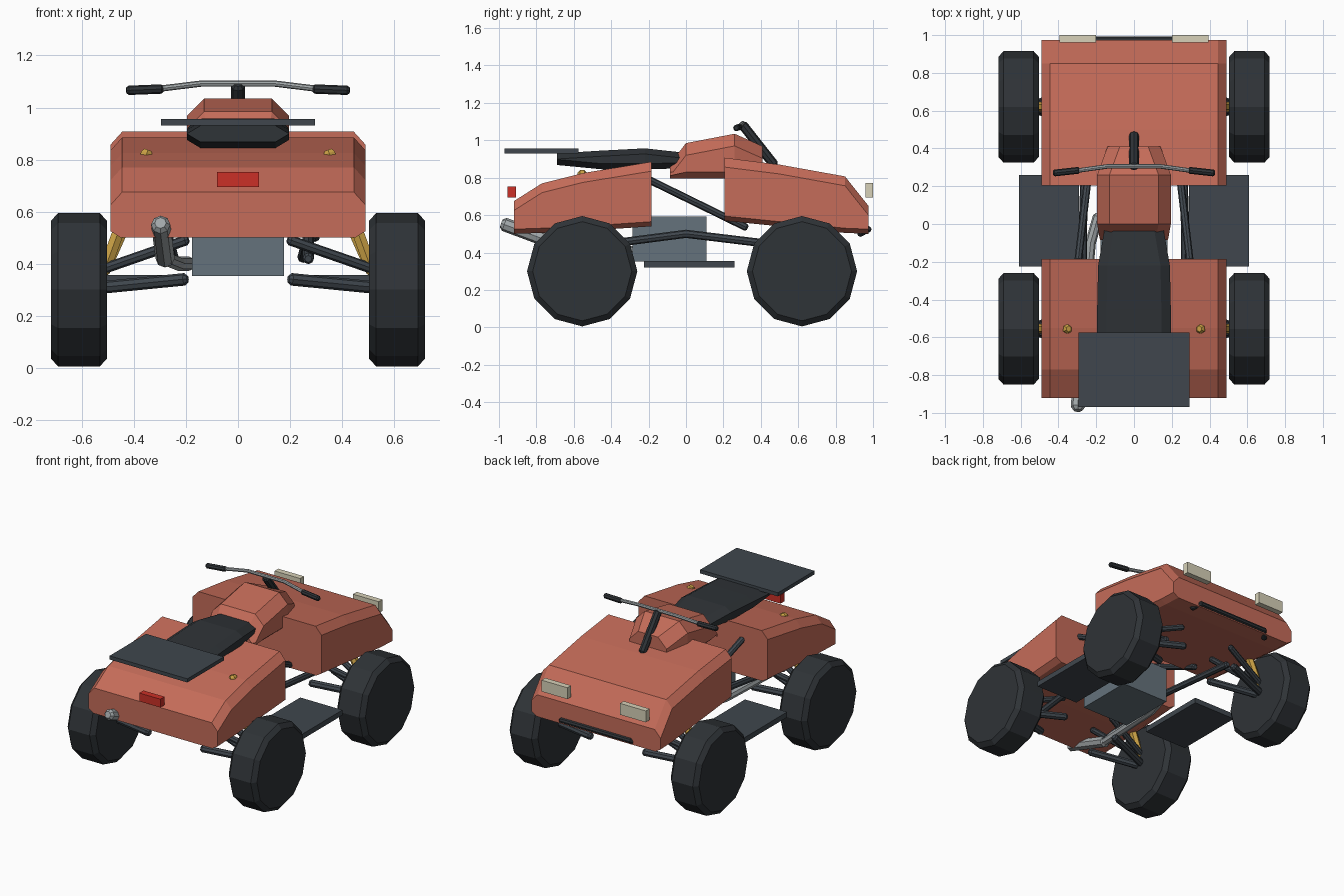
import bpy, bmesh
from math import sin, cos, pi
from mathutils import Vector

if "Cube" in bpy.data.objects:
    bpy.data.objects.remove(bpy.data.objects["Cube"])


def material(name, rgb):
    m = bpy.data.materials.new(name)
    m.diffuse_color = (*rgb, 1)
    m.use_nodes = True
    m.node_tree.nodes["Principled BSDF"].inputs["Base Color"].default_value = m.diffuse_color
    return m


RED = material("body_red", (0.56, 0.15, 0.10))
BLACK = material("rubber", (0.028, 0.033, 0.038))
SLATE = material("slate", (0.05, 0.062, 0.075))
ENGINE = material("engine_grey", (0.13, 0.17, 0.20))
STEEL = material("steel", (0.36, 0.39, 0.40))
GOLD = material("gold", (0.60, 0.36, 0.06))
CREAM = material("lamp_cream", (0.68, 0.64, 0.48))
LAMP = material("lamp_red", (0.60, 0.03, 0.02))


def skin(name, rings, mat):
    """Closed flat-shaded solid through rings of equal point count."""
    bm = bmesh.new()
    vs = [[bm.verts.new(p) for p in r] for r in rings]
    n = len(vs[0])
    for a, b in zip(vs, vs[1:]):
        for i in range(n):
            j = (i + 1) % n
            bm.faces.new((a[i], a[j], b[j], b[i]))
    bm.faces.new(vs[0])
    bm.faces.new(vs[-1])
    bmesh.ops.recalc_face_normals(bm, faces=bm.faces)
    me = bpy.data.meshes.new(name)
    bm.to_mesh(me)
    bm.free()
    me.materials.append(mat)
    ob = bpy.data.objects.new(name, me)
    bpy.context.collection.objects.link(ob)
    return ob


def shell(name, sections, mat, top=(0.045, 0.05), bot=(0.04, 0.025)):
    """Loft of chamfered cross-sections (y, half width, bottom z, top z)."""
    rings = []
    for y, w, z0, z1 in sections:
        half = [(w - bot[0], z0), (w, z0 + bot[1]), (w, z1 - top[1]), (w - top[0], z1)]
        rings.append([(x, y, z) for x, z in half] + [(-x, y, z) for x, z in half[::-1]])
    return skin(name, rings, mat)


def box(name, x, y, z, mat):
    return skin(name, [[(x[0], b, z[0]), (x[1], b, z[0]), (x[1], b, z[1]), (x[0], b, z[1])]
                       for b in y], mat)


def tube(name, pts, r, mat, sides=8):
    """Straight-segment tube along points, with rounded-off ends."""
    pts = [Vector(p) for p in pts]
    dirs = [(b - a).normalized() for a, b in zip(pts, pts[1:])]
    stations = [(pts[0] - dirs[0] * r * 0.5, dirs[0], r * 0.6)]
    for i, p in enumerate(pts):
        d = (dirs[max(i - 1, 0)] + dirs[min(i, len(dirs) - 1)]).normalized()
        stations.append((p, d, r))
    stations.append((pts[-1] + dirs[-1] * r * 0.5, dirs[-1], r * 0.6))
    ref = Vector((0, 0, 1)) if abs(dirs[0].z) < 0.8 else Vector((1, 0, 0))
    rings = []
    for p, d, rad in stations:
        u = d.cross(ref).normalized()
        v = d.cross(u)
        rings.append([p + (u * cos(2 * pi * k / sides) + v * sin(2 * pi * k / sides)) * rad
                      for k in range(sides)])
    return skin(name, rings, mat)


# Fender bodies
shell("rear_body", [(-0.92, 0.49, 0.50, 0.675), (-0.77, 0.49, 0.505, 0.77),
                    (-0.55, 0.49, 0.515, 0.825), (-0.185, 0.49, 0.54, 0.885)], RED)
shell("front_body", [(0.205, 0.49, 0.57, 0.907), (0.50, 0.49, 0.54, 0.87),
                     (0.85, 0.49, 0.505, 0.807), (0.975, 0.49, 0.50, 0.65)], RED)

# Tank, seat and rear rack
shell("tank", [(-0.085, 0.18, 0.795, 0.875), (0.0, 0.195, 0.795, 0.985),
               (0.26, 0.195, 0.795, 1.035), (0.41, 0.14, 0.82, 0.968)],
      RED, (0.065, 0.065), (0.04, 0.035))
shell("seat", [(-0.69, 0.195, 0.868, 0.93), (-0.45, 0.195, 0.845, 0.945),
               (-0.22, 0.19, 0.845, 0.957), (-0.02, 0.155, 0.85, 0.935)],
      BLACK, (0.05, 0.03), (0.05, 0.03))
box("rear_rack", (-0.295, 0.295), (-0.97, -0.575), (0.93, 0.955), SLATE)

# Engine and lights
box("engine", (-0.177, 0.177), (-0.285, 0.11), (0.352, 0.592), ENGINE)
box("tail_light", (-0.08, 0.08), (-0.955, -0.91), (0.695, 0.752), LAMP)

# Handlebar assembly
tube("steering_stem", [(0, 0.305, 1.08), (0, 0.47, 0.87)], 0.026, BLACK)
tube("handlebar", [(-0.32, 0.28, 1.07), (-0.14, 0.305, 1.092), (0.14, 0.305, 1.092),
                   (0.32, 0.28, 1.07)], 0.012, STEEL)

# Front bumper and exhaust
tube("front_bumper", [(-0.30, 0.93, 0.50), (-0.26, 0.975, 0.525), (0.26, 0.975, 0.525),
                      (0.30, 0.93, 0.50)], 0.018, BLACK)
tube("exhaust_pipe", [(-0.19, 0.04, 0.40), (-0.23, -0.10, 0.40), (-0.28, -0.65, 0.42)],
     0.028, STEEL)
tube("exhaust_muffler", [(-0.28, -0.62, 0.42), (-0.297, -0.97, 0.55)], 0.037, STEEL)

for s, side in ((-1, "left"), (1, "right")):
    box(f"headlight_{side}", sorted((s * 0.20, s * 0.395)), (0.96, 1.0), (0.695, 0.773), CREAM)
    box(f"footrest_{side}", sorted((s * 0.29, s * 0.61)), (-0.225, 0.26), (0.32, 0.356), SLATE)
    tube(f"grip_{side}", [(s * 0.295, 0.284, 1.071), (s * 0.42, 0.27, 1.066)], 0.018, BLACK)
    # Frame tubes
    tube(f"frame_brace_{side}", [(s * 0.295, -0.19, 0.785), (s * 0.235, 0.32, 0.535)],
         0.02, SLATE)
    tube(f"frame_rail_{side}", [(s * 0.27, -0.62, 0.42), (s * 0.27, 0, 0.50),
                                (s * 0.25, 0.62, 0.425)], 0.022, SLATE)
    for end, yc, top in (("front", 0.62, 0.74), ("rear", -0.555, 0.825)):
        # Wheel: twelve-sided with chamfered shoulders
        rings = [[(s * 0.611 + dx, yc + r * cos(k * pi / 6), 0.3 + r * sin(k * pi / 6))
                  for k in range(12)]
                 for dx, r in ((-0.107, 0.265), (-0.08, 0.295), (0.08, 0.295), (0.107, 0.265))]
        skin(f"{end}_wheel_{side}", rings, BLACK)
        # Suspension
        tube(f"{end}_shock_{side}", [(s * 0.35, yc, top), (s * 0.515, yc, 0.37)], 0.026, GOLD, 6)
        for k, dy in enumerate((-0.12, 0.12)):
            tube(f"{end}_lower_arm_{side}_{k}", [(s * 0.205, yc + dy, 0.34),
                                                 (s * 0.56, yc, 0.305)], 0.024, SLATE)
            tube(f"{end}_upper_arm_{side}_{k}", [(s * 0.20, yc + dy * 0.8, 0.49),
                                                 (s * 0.56, yc, 0.365)], 0.02, SLATE)
